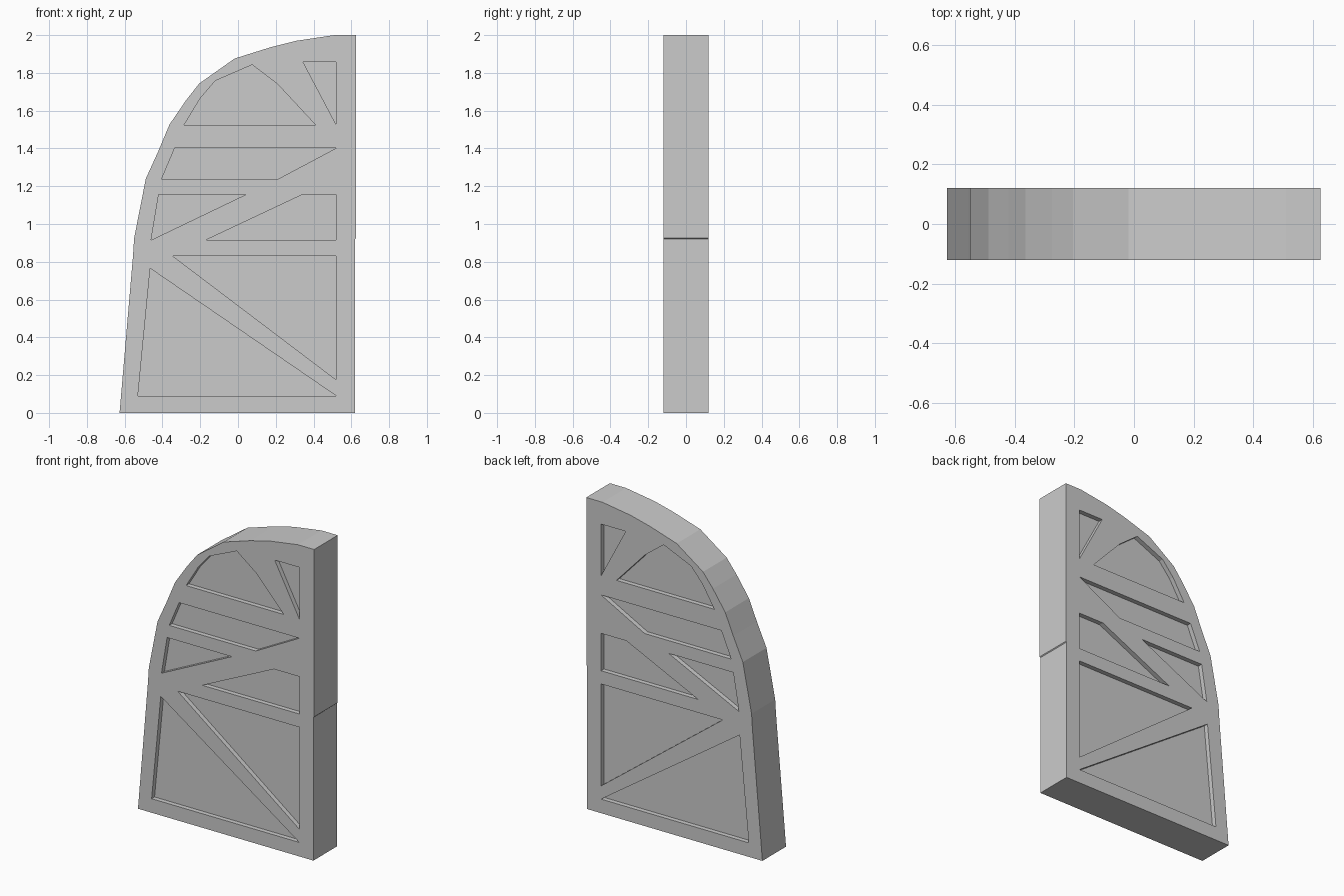
import bpy, bmesh
from mathutils import Vector

if "Cube" in bpy.data.objects:
    bpy.data.objects.remove(bpy.data.objects["Cube"])

HALF = 0.12     # half thickness of the slab
DEPTH = 0.03    # recess depth on both faces

# Outer profile (x, z): straight right edge, curved left edge
OUTLINE = [(-0.627, 0), (0.62, 0), (0.62, 0.92), (0.625, 0.925), (0.625, 2), (0.51, 2),
           (0.31, 1.97), (0.17, 1.935), (-0.018, 1.876), (-0.205, 1.744), (-0.275, 1.655),
           (-0.363, 1.526), (-0.42, 1.39), (-0.488, 1.24), (-0.55, 0.925), (-0.556, 0.83)]

# Recessed panels between the struts
PANELS = [
    [(-0.53, 0.09), (-0.465, 0.765), (0.52, 0.09)],
    [(-0.345, 0.83), (0.52, 0.83), (0.52, 0.175)],
    [(-0.46, 0.915), (-0.42, 1.155), (0.04, 1.155)],
    [(-0.17, 0.915), (0.34, 1.155), (0.52, 1.155), (0.52, 0.915)],
    [(-0.405, 1.237), (-0.335, 1.402), (0.52, 1.402), (0.21, 1.237)],
    [(-0.285, 1.525), (-0.2, 1.665), (-0.12, 1.758), (0.075, 1.843), (0.21, 1.74), (0.41, 1.525)],
    [(0.345, 1.857), (0.52, 1.857), (0.52, 1.525)],
]

bm = bmesh.new()


def ring(points, y):
    return [bm.verts.new((x, y, z)) for x, z in points]


def loop_edges(vs):
    return [bm.edges.new((vs[i - 1], vs[i])) for i in range(len(vs))]


def walls(a, b):
    for i in range(len(a)):
        bm.faces.new((a[i - 1], a[i], b[i], b[i - 1]))


# Front and back faces with recessed panels
rims = []
for side in (-1, 1):
    rim = ring(OUTLINE, side * HALF)
    holes = [ring(p, side * HALF) for p in PANELS]
    edges = [e for vs in [rim] + holes for e in loop_edges(vs)]
    bmesh.ops.triangle_fill(bm, edges=edges, use_beauty=True, normal=Vector((0, side, 0)))
    for points, hole in zip(PANELS, holes):
        floor = ring(points, side * (HALF - DEPTH))
        walls(hole, floor)
        bm.faces.new(floor)
    rims.append(rim)

# Outer rim
walls(*rims)
bmesh.ops.recalc_face_normals(bm, faces=bm.faces[:])

mesh = bpy.data.meshes.new("wing_panel")
bm.to_mesh(mesh)
bm.free()
bpy.context.collection.objects.link(bpy.data.objects.new("wing_panel", mesh))
